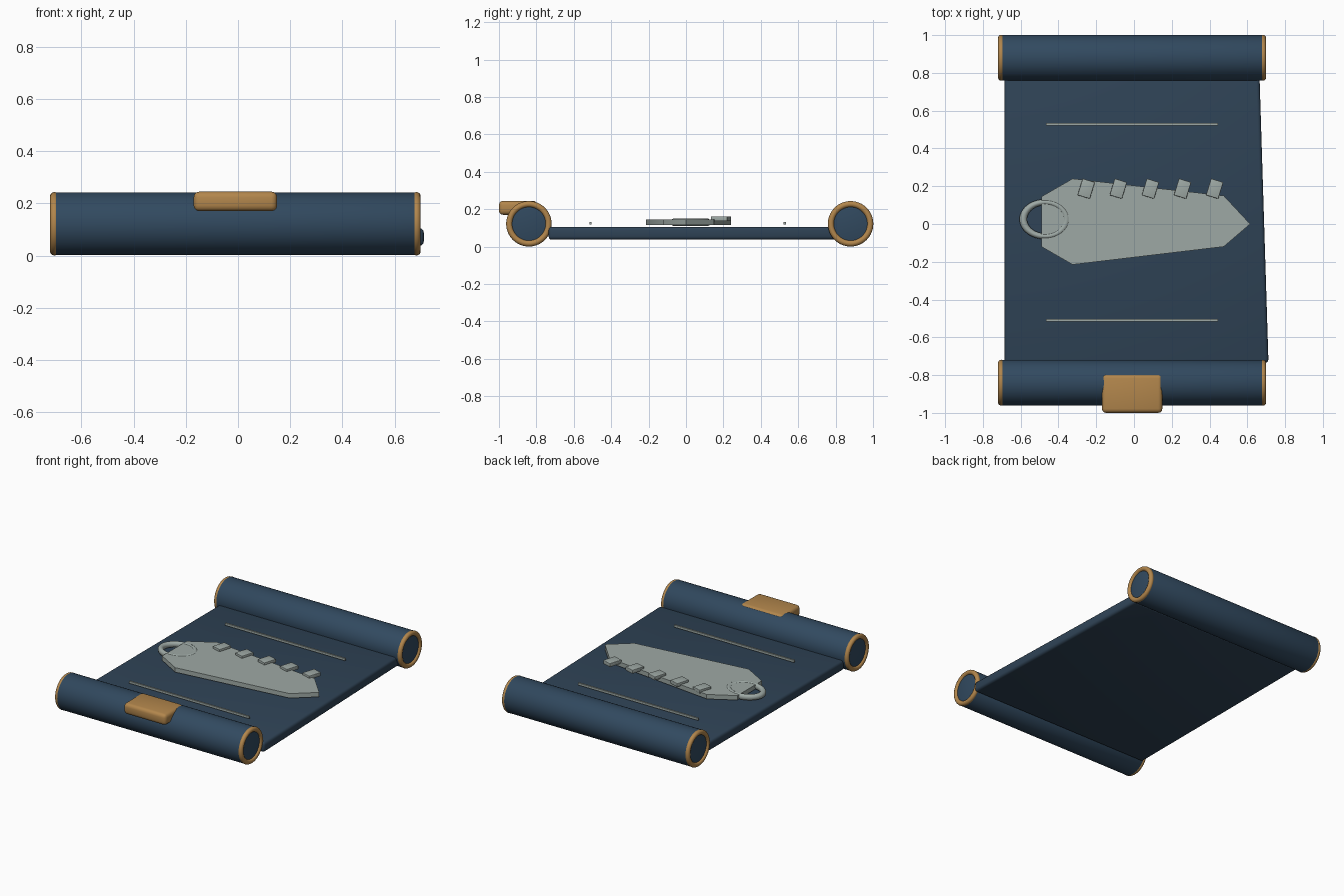
import bpy, bmesh, math

if "Cube" in bpy.data.objects:
    bpy.data.objects.remove(bpy.data.objects["Cube"])


def paint(name, rgb):
    lin = [((c / 255 + 0.055) / 1.055) ** 2.4 for c in rgb]
    m = bpy.data.materials.new(name)
    m.diffuse_color = (*lin, 1)
    m.use_nodes = True
    m.node_tree.nodes["Principled BSDF"].inputs["Base Color"].default_value = m.diffuse_color
    return m


ROLL = paint("roll navy", (49, 73, 95))
SHEET = paint("sheet navy", (47, 67, 86))
BRASS = paint("brass", (178, 134, 76))
GREY = paint("pale grey", (158, 169, 165))


def finish(ob, name, mat, bevel=0, segments=3):
    ob.name = name
    ob.data.materials.append(mat)
    if bevel:
        b = ob.modifiers.new("bevel", "BEVEL")
        b.width, b.segments, b.limit_method = bevel, segments, "ANGLE"
        bpy.context.view_layer.objects.active = ob
        bpy.ops.object.modifier_apply(modifier="bevel")
    bpy.ops.object.select_all(action="DESELECT")
    ob.select_set(True)
    bpy.context.view_layer.objects.active = ob
    bpy.ops.object.shade_smooth_by_angle(angle=math.radians(35))
    return ob


def box(name, lo, hi, mat, bevel=0, turn=0):
    mid = [(a + b) / 2 for a, b in zip(lo, hi)]
    bpy.ops.mesh.primitive_cube_add(size=1, location=mid)
    ob = bpy.context.object
    ob.scale = [b - a for a, b in zip(lo, hi)]
    bpy.ops.object.transform_apply(location=False, rotation=False, scale=True)
    ob.rotation_euler.z = turn
    return finish(ob, name, mat, bevel)


def slab(name, outline, z0, z1, mat, bevel=0):
    bm = bmesh.new()
    face = bm.faces.new([bm.verts.new((x, y, z0)) for x, y in outline])
    up = bmesh.ops.extrude_face_region(bm, geom=[face])["geom"]
    bmesh.ops.translate(bm, vec=(0, 0, z1 - z0),
                        verts=[v for v in up if isinstance(v, bmesh.types.BMVert)])
    bmesh.ops.recalc_face_normals(bm, faces=bm.faces)
    me = bpy.data.meshes.new(name)
    bm.to_mesh(me)
    bm.free()
    ob = bpy.data.objects.new(name, me)
    bpy.context.collection.objects.link(ob)
    return finish(ob, name, mat, bevel)


# Two rolled ends, each with a brass ring on both faces
for label, y in (("front", -0.84), ("back", 0.88)):
    bpy.ops.mesh.primitive_cylinder_add(vertices=64, radius=0.12, depth=1.396,
                                        location=(-0.01, y, 0.122),
                                        rotation=(0, math.pi / 2, 0))
    finish(bpy.context.object, label + "_roll", ROLL, 0.006, 2)
    for side, x in (("left", -0.703), ("right", 0.683)):
        bpy.ops.mesh.primitive_torus_add(major_radius=0.105, minor_radius=0.0165,
                                         major_segments=64, minor_segments=14,
                                         location=(x, y, 0.122),
                                         rotation=(0, math.pi / 2, 0))
        finish(bpy.context.object, f"{label}_{side}_ring", BRASS)

# Unrolled sheet with a slanted right edge
slab("sheet", [(-0.685, -0.735), (0.712, -0.735), (0.664, 0.80), (-0.685, 0.80)],
     0.037, 0.106, SHEET, 0.018)

# Clasp on the front roll
box("clasp", (-0.17, -1.0, 0.170), (0.15, -0.795, 0.245), BRASS, 0.022)

# Key-shaped plate, its teeth and loop
slab("key_plate", [(-0.49, 0.145), (-0.325, 0.24), (0.475, 0.15), (0.615, 0.0),
                   (0.475, -0.12), (-0.325, -0.215), (-0.49, -0.12)],
     0.115, 0.146, GREY)
for i in range(5):
    x, y = -0.253 + 0.17 * i, 0.187
    box(f"key_tooth_{i + 1}", (x - 0.034, y - 0.046, 0.136), (x + 0.034, y + 0.046, 0.161),
        GREY, 0.003, math.radians(-17))
bpy.ops.mesh.primitive_torus_add(major_radius=0.114, minor_radius=0.02, major_segments=48,
                                 minor_segments=14, location=(-0.472, 0.025, 0.13))
bpy.context.object.scale.y = 0.79
finish(bpy.context.object, "key_loop", GREY)

# Thin ruled strips on either side of the key
for label, y in (("front", -0.51), ("back", 0.528)):
    box(label + "_strip", (-0.465, y - 0.006, 0.117), (0.445, y + 0.006, 0.132), GREY)
